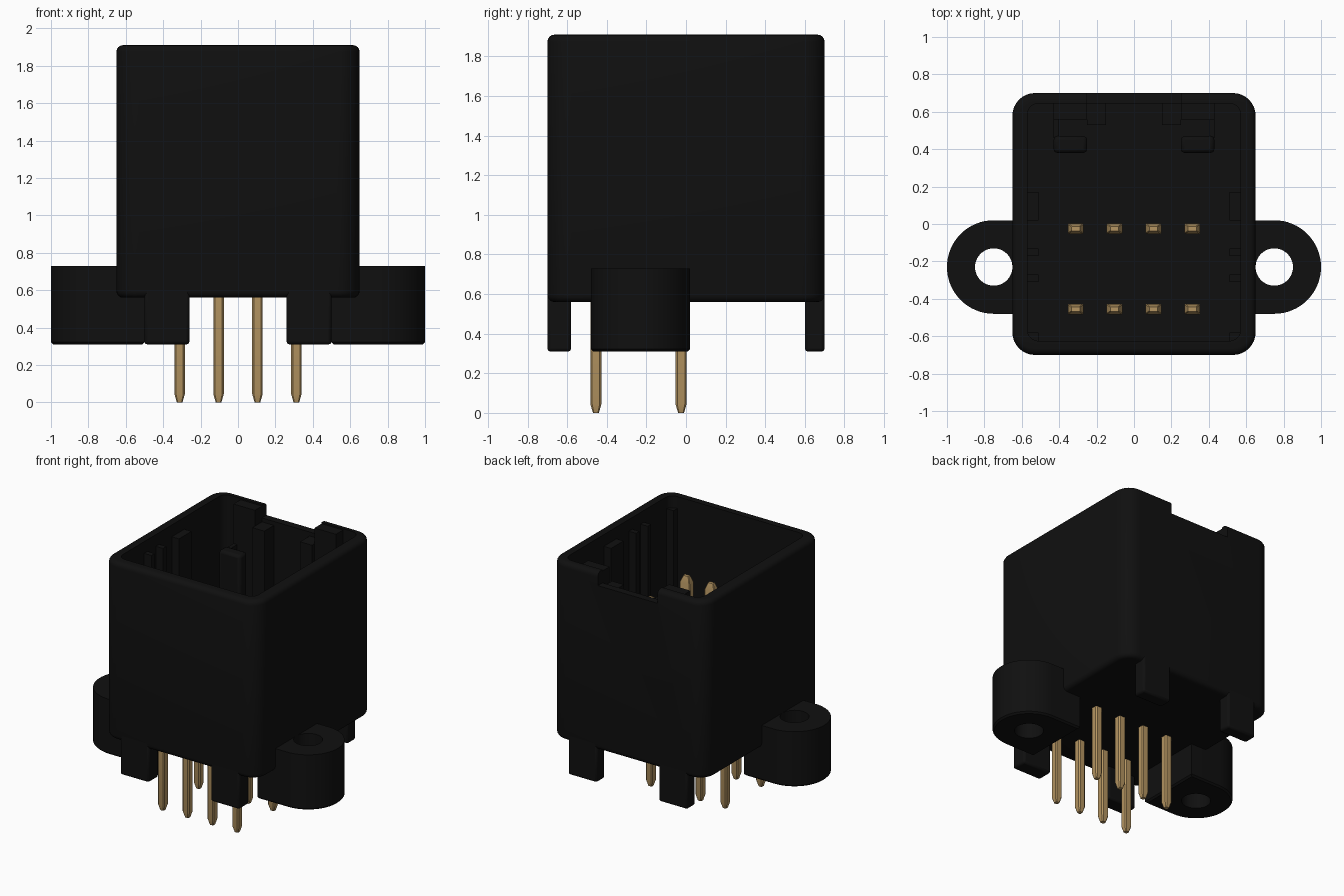
import bpy, bmesh, math

if "Cube" in bpy.data.objects:
    bpy.data.objects.remove(bpy.data.objects["Cube"])


def material(name, rgb):
    m = bpy.data.materials.new(name)
    m.diffuse_color = (*rgb, 1)
    m.use_nodes = True
    m.node_tree.nodes["Principled BSDF"].inputs["Base Color"].default_value = m.diffuse_color
    return m


BLACK = material("black_plastic", (0.005, 0.005, 0.005))
BRASS = material("brass", (0.46, 0.30, 0.12))


def rounded(hx, hy, r, cy=0.0, n=8):
    """Outline of a rounded rectangle, counter-clockwise."""
    pts = []
    for k, (sx, sy) in enumerate([(1, 1), (-1, 1), (-1, -1), (1, -1)]):
        for i in range(n + 1):
            a = math.pi / 2 * (k + i / n)
            pts.append((sx * (hx - r) + r * math.cos(a), cy + sy * (hy - r) + r * math.sin(a)))
    return pts


def loft(name, rings, mat):
    """Closed solid through a stack of (outline, z) rings."""
    bm = bmesh.new()
    loops = [[bm.verts.new((x, y, z)) for x, y in pts] for pts, z in rings]
    n = len(loops[0])
    for a, b in zip(loops, loops[1:]):
        for i in range(n):
            j = (i + 1) % n
            bm.faces.new((a[i], a[j], b[j], b[i]))
    bm.faces.new(loops[0][::-1])
    bm.faces.new(loops[-1])
    bmesh.ops.recalc_face_normals(bm, faces=bm.faces)
    me = bpy.data.meshes.new(name)
    bm.to_mesh(me)
    bm.free()
    me.materials.append(mat)
    ob = bpy.data.objects.new(name, me)
    bpy.context.collection.objects.link(ob)
    return ob


def block(name, x0, x1, y0, y1, z0, z1, bevel=0.0):
    rect = [(x0, y0), (x1, y0), (x1, y1), (x0, y1)]
    ob = loft(name, [(rect, z0), (rect, z1)], BLACK)
    if bevel:
        mod = ob.modifiers.new("bevel", "BEVEL")
        mod.width, mod.segments = bevel, 2
    return ob


def cut(ob, cutter):
    mod = ob.modifiers.new("cut", "BOOLEAN")
    mod.operation, mod.object, mod.solver = "DIFFERENCE", cutter, "EXACT"
    bpy.context.view_layer.objects.active = ob
    bpy.ops.object.modifier_apply(modifier=mod.name)
    bpy.data.objects.remove(cutter)


# housing: rounded shell with soft top and bottom edges and an open cavity
R = 0.035
rings = []
for i in range(5):
    a = math.pi / 2 * i / 4
    d = R * (1 - math.sin(a))
    rings.append((rounded(0.65 - d, 0.70 - d, 0.12 - d), 0.56 + R * (1 - math.cos(a))))
for i in range(5):
    a = math.pi / 2 * i / 4
    d = R * (1 - math.cos(a))
    rings.append((rounded(0.65 - d, 0.70 - d, 0.12 - d), 1.91 - R + R * math.sin(a)))
cavity = rounded(0.57, 0.635, 0.06, 0.01)
rings += [(cavity, 1.91), (cavity, 0.745)]
housing = loft("housing", rings, BLACK)
cut(housing, block("notch_cutter", -0.25, 0.25, 0.5, 0.9, 1.81, 2.1))

# feet under the front and back walls
for s in (-1, 1):
    xa, xb = sorted((s * 0.26, s * 0.50))
    block("front_foot", xa, xb, -0.70, -0.58, 0.31, 0.62, 0.015)
    block("back_foot", xa, xb, 0.60, 0.70, 0.31, 0.62, 0.015)

    # latch guides inside the back wall
    xa, xb = sorted((s * 0.25, s * 0.43))
    block("back_wall_pad", xa, xb, 0.56, 0.66, 0.74, 1.90)
    block("latch_post", xa, xb, 0.38, 0.47, 0.74, 1.62, 0.02)
    xa, xb = sorted((s * 0.40, s * 0.43))
    block("post_web", xa, xb, 0.46, 0.57, 0.74, 1.60)
    xa, xb = sorted((s * 0.15, s * 0.25))
    block("latch_key", xa, xb, 0.53, 0.66, 0.74, 1.78)

    # ribs on the side walls and in the front corners
    xa, xb = sorted((s * 0.51, s * 0.58))
    for y0, y1 in ((0.02, 0.17), (-0.17, -0.13), (-0.31, -0.27), (-0.63, -0.58)):
        block("guide_rib", xa, xb, y0, y1, 0.74, 1.82)

    # screw ear with a round hole
    arc = [(0.75 + 0.25 * math.cos(t), -0.23 + 0.25 * math.sin(t))
           for t in [math.pi * (i / 32 - 0.5) for i in range(33)]]
    outline = [(s * x, y) for x, y in arc + [(0.50, 0.02), (0.50, -0.48)]]
    inner = [(s * (0.75 + (abs(x) - 0.75) * 0.95), -0.23 + (y + 0.23) * 0.95) for x, y in outline]
    ear = loft("screw_ear", [(inner, 0.31), (outline, 0.322), (outline, 0.73)], BLACK)
    hole = [(s * 0.75 + 0.1 * math.cos(t), -0.23 + 0.1 * math.sin(t))
            for t in [math.tau * i / 40 for i in range(40)]]
    cut(ear, loft("hole_cutter", [(hole, 0.2), (hole, 0.9)], BLACK))


def pin_section(x, y, hx, hy, c):
    """Chamfered rectangle outline."""
    return [(x + a, y + b) for a, b in (
        (hx, -hy + c), (hx, hy - c), (hx - c, hy), (-hx + c, hy),
        (-hx, hy - c), (-hx, -hy + c), (-hx + c, -hy), (hx - c, -hy))]


# contact pins: slim solder tails below, wider blades above
for y in (-0.455, -0.025):
    for i in range(4):
        x = -0.312 + 0.208 * i
        tip = pin_section(x, y, 0.015, 0.015, 0.005)
        tail = pin_section(x, y, 0.028, 0.028, 0.009)
        blade = pin_section(x, y, 0.042, 0.028, 0.005)
        end = pin_section(x, y, 0.022, 0.012, 0.003)
        loft("contact_pin", [(tip, 0), (tail, 0.045), (tail, 0.65), (blade, 0.66),
                             (blade, 1.38), (end, 1.43)], BRASS)

for ob in bpy.data.objects:
    ob.select_set(True)
bpy.context.view_layer.objects.active = housing
bpy.ops.object.shade_smooth_by_angle(angle=math.radians(35))
